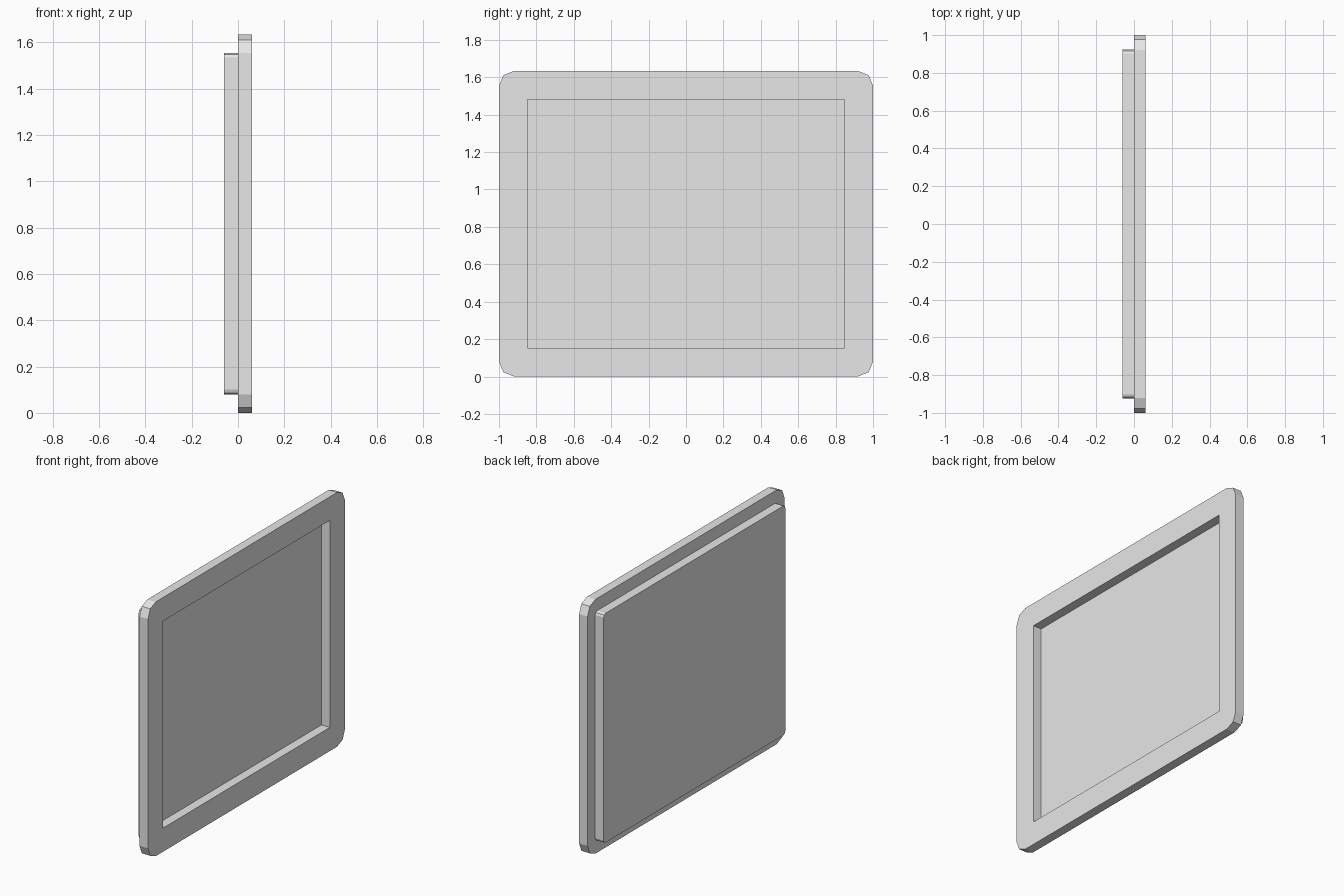
import bpy
import bmesh
from mathutils import Matrix, Vector

default_cube = bpy.data.objects.get("Cube")
if default_cube:
    bpy.data.objects.remove(default_cube, do_unlink=True)

WIDTH, HEIGHT, DEPTH = 2.0, 1.634, 0.06
MID_Z = HEIGHT / 2

grey = bpy.data.materials.new("light grey")
grey.use_nodes = True
grey.diffuse_color = (0.8, 0.8, 0.8, 1)
grey.node_tree.nodes["Principled BSDF"].inputs["Base Color"].default_value = (0.8, 0.8, 0.8, 1)


def slab(name, x, size, radius=0):
    """Upright slab centred on x, with rounded corners in the YZ plane."""
    bm = bmesh.new()
    place = Matrix.Translation((x, 0, MID_Z)) @ Matrix.Diagonal((*size, 1))
    bmesh.ops.create_cube(bm, size=1, matrix=place)
    if radius:
        corners = [e for e in bm.edges
                   if abs((e.verts[0].co - e.verts[1].co).normalized().dot(Vector((1, 0, 0)))) > 0.9]
        bmesh.ops.bevel(bm, geom=corners, offset=radius, segments=2, profile=0.5, affect='EDGES')
    mesh = bpy.data.meshes.new(name)
    bm.to_mesh(mesh)
    bm.free()
    mesh.materials.append(grey)
    obj = bpy.data.objects.new(name, mesh)
    bpy.context.collection.objects.link(obj)
    return obj


# Border frame with a rectangular opening
frame = slab("frame", DEPTH / 2, (DEPTH, WIDTH, HEIGHT), 0.08)
opening = slab("frame_opening_cutter", DEPTH / 2, (DEPTH * 3, 1.695, 1.33))
opening.hide_render = True
cut = frame.modifiers.new("opening", 'BOOLEAN')
cut.operation = 'DIFFERENCE'
cut.solver = 'EXACT'
cut.object = opening
bpy.context.view_layer.objects.active = frame
bpy.ops.object.modifier_apply(modifier=cut.name)
bpy.data.objects.remove(opening, do_unlink=True)

# Panel behind the frame, closing the opening
slab("back_panel", -DEPTH / 2, (DEPTH, 1.845, 1.474), 0.02)
